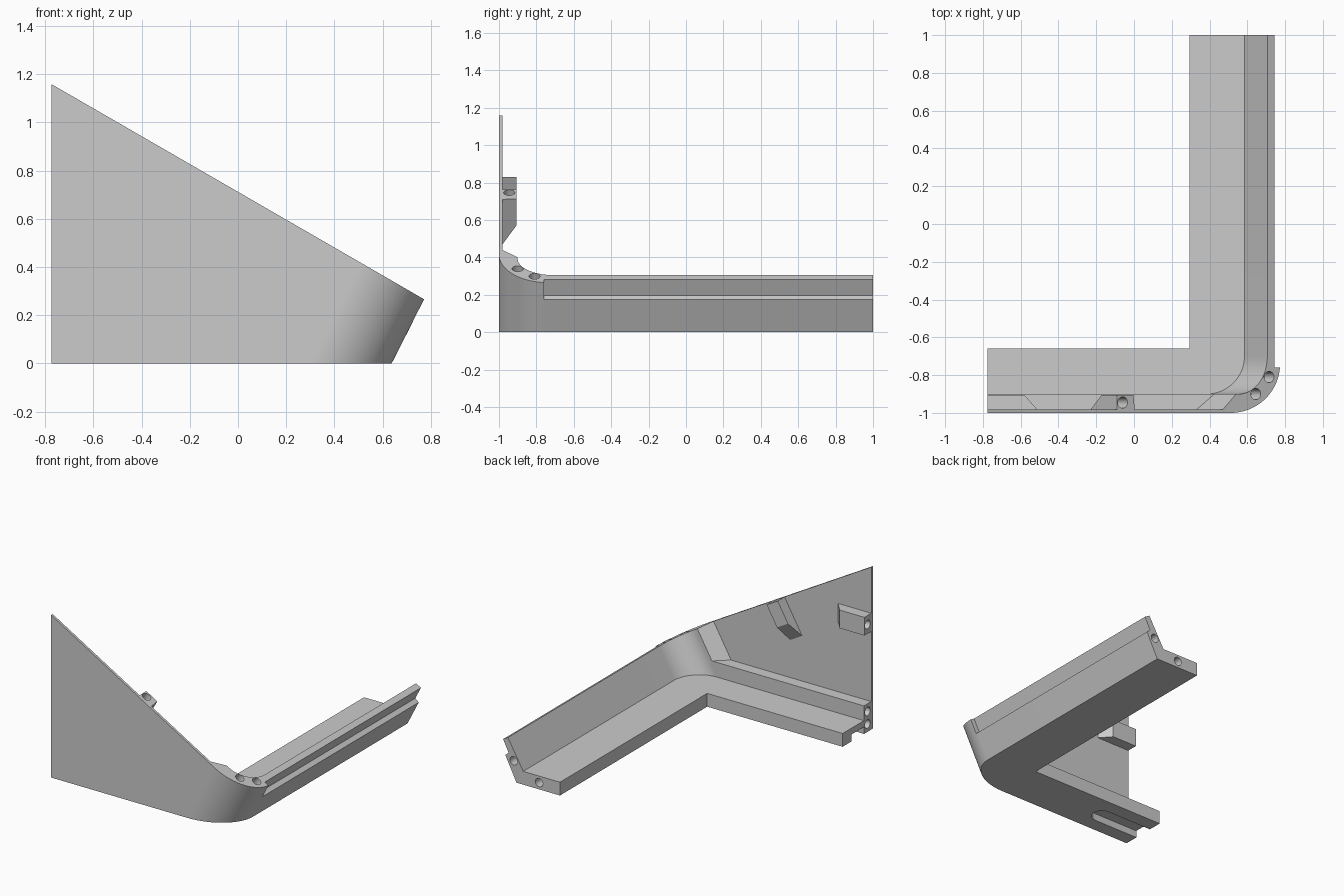
import bpy, bmesh, math
from mathutils import Matrix, Vector

if "Cube" in bpy.data.objects:
    bpy.data.objects.remove(bpy.data.objects["Cube"])

T30 = math.tan(math.radians(30))
TOP = 0.712            # sloped top plane: z = TOP - T30 * x
KO, KI = 0.51, T30     # lean of the outer and inner wall faces

grey = bpy.data.materials.new("plain grey")
grey.diffuse_color = (0.6, 0.6, 0.6, 1)
grey.use_nodes = True
grey.node_tree.nodes["Principled BSDF"].inputs["Base Color"].default_value = grey.diffuse_color


def finish(bm, name):
    bmesh.ops.recalc_face_normals(bm, faces=bm.faces)
    me = bpy.data.meshes.new(name)
    bm.to_mesh(me)
    bm.free()
    ob = bpy.data.objects.new(name, me)
    bpy.context.collection.objects.link(ob)
    me.materials.append(grey)
    return ob


def level(z):
    return lambda s, y, k: z


def slope(c):
    return lambda s, y, k: (c - T30 * s) / (1 + T30 * k)


def prism(name, pts, lo, hi):
    """Leaning prism: each point is (x at z=0, y, lean)."""
    bm = bmesh.new()
    rings = []
    for f in (lo, hi):
        ring = []
        for s, y, k in pts:
            z = f(s, y, k)
            ring.append(bm.verts.new((s + k * z, y, z)))
        rings.append(ring)
    a, b = rings
    n = len(pts)
    for i in range(n):
        j = (i + 1) % n
        bm.faces.new((a[i], a[j], b[j], b[i]))
    bm.faces.new(a[::-1])
    bm.faces.new(b)
    return finish(bm, name)


def arc(cx, cy, rx, ry, a0, a1, k, n=24):
    out = []
    for i in range(n + 1):
        a = math.radians(a0 + (a1 - a0) * i / n)
        out.append((cx + rx * math.cos(a), cy + ry * math.sin(a), k))
    return out


# thin side panel, rounded corner and thick front wall
outline = [(-0.775, -1, 0)]
outline += arc(0.30, -0.74, 0.338, 0.26, -90, 0, KO)
outline += [(0.638, 1, KO), (0.53, 1, KI)]
outline += arc(0.33, -0.70, 0.2, 0.2, 0, -90, KI)
outline += [(0.31, -0.9, KI), (0.216, -0.982, KI), (-0.775, -0.982, 0)]
wall = prism("case_wall", outline, level(0), slope(TOP))

# L-shaped floor
floor = prism("floor", [
    (-0.775, -0.66, 0), (0.295, -0.66, 0), (0.295, 1, 0), (0.58, 1, KO),
    (0.58, -0.74, KO), (0.49, -0.87, KO), (0.35, -0.95, KO), (-0.775, -0.95, 0)],
    level(0), level(0.095))

# curb along the foot of the side panel
curb = prism("panel_curb", [
    (-0.775, -0.99, 0), (0.30, -0.99, KI), (0.33, -0.9, KI), (-0.775, -0.9, 0)],
    level(0), level(0.2))

# joining blocks on the inside of the panel
end_block = prism("end_block", [
    (-0.775, -0.99, 0), (-0.775, -0.905, 0), (-0.58, -0.905, 0), (-0.505, -0.99, 0)],
    level(0.70), level(0.83))
top_block = prism("top_block", [
    (-0.531, -0.99, KI), (-0.531, -0.905, KI), (-0.415, -0.905, KI), (-0.405, -0.99, KI)],
    lambda s, y, k: slope(0.376 if y < -0.95 else 0.524)(s, y, k), slope(TOP))

# pin holes
bm = bmesh.new()


def hole(p, rot, r=0.03, depth=0.2):
    m = Matrix.Translation(Vector(p)) @ rot
    bmesh.ops.create_cone(bm, cap_ends=True, segments=24, radius1=r, radius2=r,
                          depth=depth, matrix=m)


lean = Matrix.Rotation(math.radians(30), 4, 'Y')
along_y = Matrix.Rotation(math.radians(90), 4, 'X')
along_x = Matrix.Rotation(math.radians(90), 4, 'Y')
for x, y in ((0.645, -0.9), (0.715, -0.81), (-0.06, -0.945)):
    hole((x, y, TOP - T30 * x), lean)
for x, z in ((0.66, 0.15), (0.46, 0.048)):
    hole((x, 1, z), along_y)
for z in (0.055, 0.145, 0.765):
    hole((-0.775, -0.941, z), along_x)
holes = finish(bm, "hole_cutter")

# stepped rebate on the outside of the front wall
bm = bmesh.new()
prof = [(0.700, 0.197), (0.765, 0.324), (0.9, 0.324), (0.9, 0.024)]
rings = [[bm.verts.new((x, y, z)) for x, z in prof] for y in (-0.76, 1.1)]
for i in range(4):
    j = (i + 1) % 4
    bm.faces.new((rings[0][i], rings[0][j], rings[1][j], rings[1][i]))
bm.faces.new(rings[0])
bm.faces.new(rings[1][::-1])
rebate = finish(bm, "rebate_cutter")

# round-ended recess under the floor
recess = prism("recess_cutter",
               [(-0.9, -0.9, 0)] + arc(-0.42, -0.83, 0.07, 0.07, -90, 90, 0, 16)
               + [(-0.9, -0.76, 0)], level(-0.1), level(0.05))

# cut, bake and shade
cuts = {wall: [rebate, holes], floor: [recess, holes], curb: [holes],
        end_block: [holes], top_block: [holes]}
for ob, cutters in cuts.items():
    for c in cutters:
        mod = ob.modifiers.new("cut", 'BOOLEAN')
        mod.operation = 'DIFFERENCE'
        mod.solver = 'EXACT'
        mod.object = c
    bpy.context.view_layer.update()
    dg = bpy.context.evaluated_depsgraph_get()
    baked = bpy.data.meshes.new_from_object(ob.evaluated_get(dg))
    ob.modifiers.clear()
    ob.data = baked
for c in (holes, rebate, recess):
    bpy.data.objects.remove(c)
for ob in cuts:
    bpy.ops.object.select_all(action='DESELECT')
    ob.select_set(True)
    bpy.context.view_layer.objects.active = ob
    bpy.ops.object.shade_smooth_by_angle(angle=math.radians(25))
